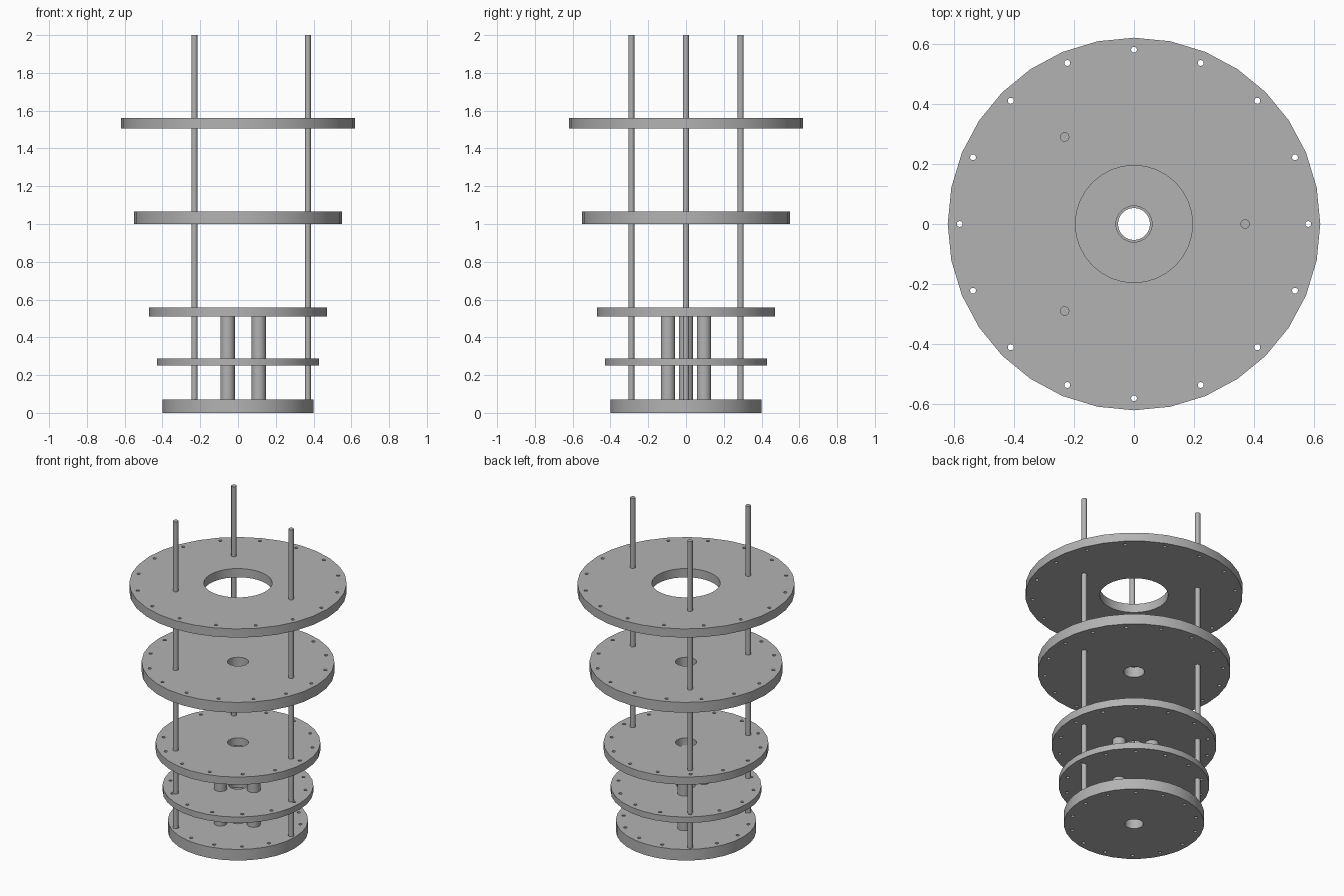
import bpy, bmesh, math
from mathutils import Vector

cube = bpy.data.objects.get("Cube")
if cube:
    bpy.data.objects.remove(cube, do_unlink=True)

# One plain grey metal
grey = bpy.data.materials.new("grey_metal")
grey.use_nodes = True
colour = (0.45, 0.45, 0.45, 1)
grey.diffuse_color = colour
grey.node_tree.nodes["Principled BSDF"].inputs["Base Color"].default_value = colour


def polar(radius, angle, z=0):
    return Vector((radius * math.cos(angle), radius * math.sin(angle), z))


def finish(bm, name):
    bmesh.ops.recalc_face_normals(bm, faces=bm.faces[:])
    mesh = bpy.data.meshes.new(name)
    bm.to_mesh(mesh)
    bm.free()
    mesh.materials.append(grey)
    mesh.shade_smooth()
    mesh.set_sharp_from_angle(angle=math.radians(35))
    obj = bpy.data.objects.new(name, mesh)
    bpy.context.collection.objects.link(obj)
    return obj


def ring(bm, centre, radius, sides):
    verts = [bm.verts.new(centre + polar(radius, math.tau * i / sides))
             for i in range(sides)]
    return [bm.edges.new((verts[i - 1], verts[i])) for i in range(sides)]


def plate(name, radius, bottom, top, bore, holes):
    """Disc with a central bore and a circle of small bolt holes."""
    bm = bmesh.new()
    base = Vector((0, 0, bottom))
    edges = ring(bm, base, radius, 32) + ring(bm, base, bore, 32)
    for i in range(holes):
        centre = polar(radius - 0.04, math.tau * i / holes, bottom)
        edges += ring(bm, centre, 0.01, 12)
    bmesh.ops.triangle_fill(bm, edges=edges, use_beauty=True,
                            normal=(0, 0, 1))
    faces = bm.faces[:]
    out = bmesh.ops.extrude_face_region(bm, geom=faces, use_keep_orig=True)
    moved = [g for g in out["geom"] if isinstance(g, bmesh.types.BMVert)]
    bmesh.ops.translate(bm, verts=moved, vec=(0, 0, top - bottom))
    return finish(bm, name)


def post(name, centre, radius, bottom, top, sides):
    bm = bmesh.new()
    bmesh.ops.create_cone(bm, cap_ends=True, segments=sides,
                          radius1=radius, radius2=radius, depth=top - bottom)
    bmesh.ops.translate(bm, verts=bm.verts[:],
                        vec=centre + Vector((0, 0, (bottom + top) / 2)))
    return finish(bm, name)


# Stacked plates, widening upwards
plate("base_plate", 0.40, 0, 0.07, 0.053, 14)
plate("second_plate", 0.43, 0.25, 0.288, 0.053, 14)
plate("third_plate", 0.47, 0.51, 0.558, 0.06, 14)
plate("fourth_plate", 0.55, 1.0, 1.065, 0.06, 16)
plate("top_plate", 0.62, 1.505, 1.56, 0.195, 16)

# Long thin rods through all plates
for i, step in enumerate((0, 5, -5)):
    post(f"rod_{i + 1}", polar(0.37, math.tau * step / 14), 0.0155,
         0.05, 2.0, 24)

# Short thick columns between the lower plates
for i in range(3):
    post(f"column_{i + 1}", polar(0.11, math.tau * i / 3), 0.038,
         0.06, 0.52, 32)
